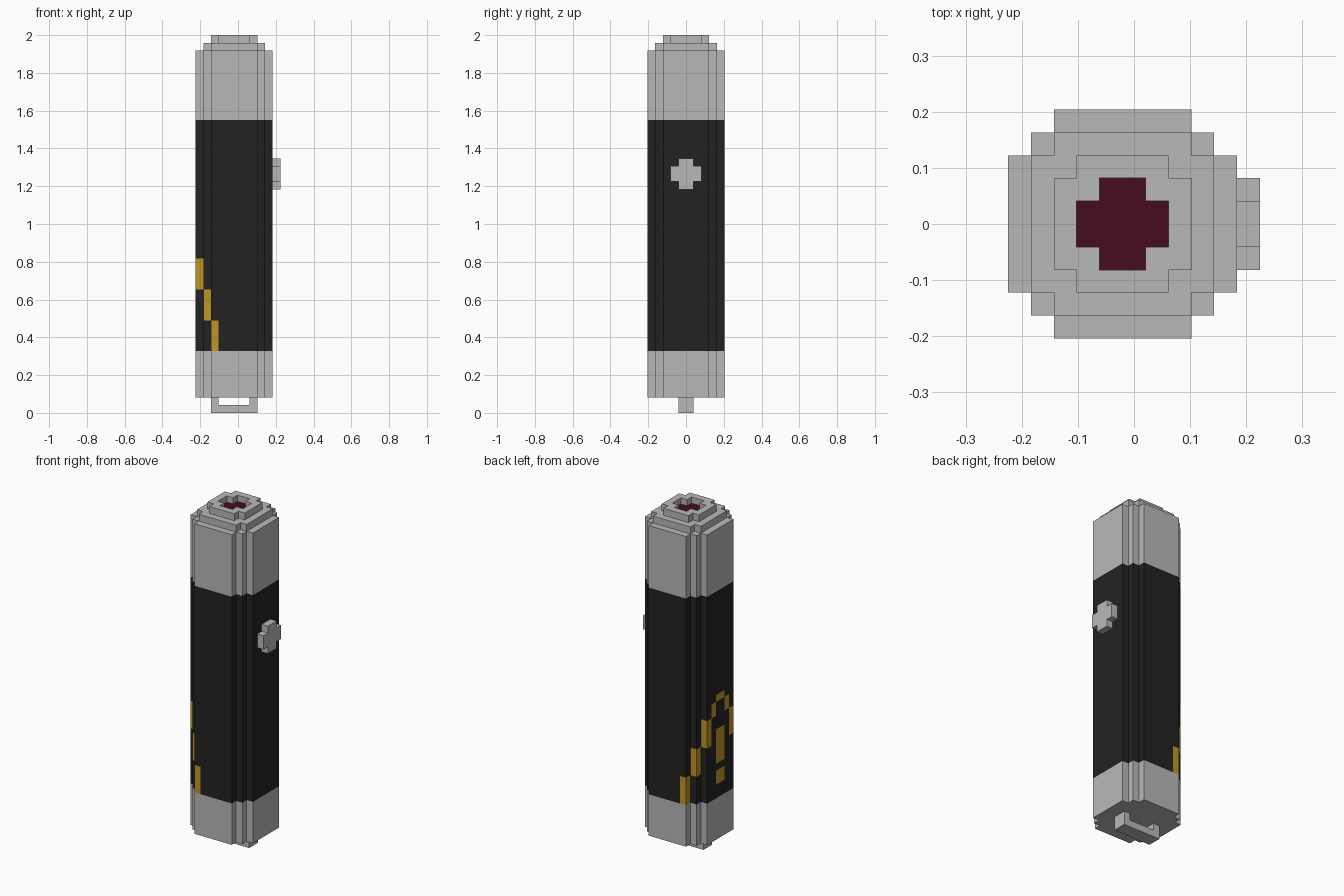
import bpy, bmesh

if "Cube" in bpy.data.objects:
    bpy.data.objects.remove(bpy.data.objects["Cube"])

V = 2 / 49          # one block
CX = -V / 2         # body axis is half a block off centre


def material(name, rgb):
    m = bpy.data.materials.new(name)
    m.use_nodes = True
    m.diffuse_color = (*rgb, 1)
    bsdf = m.node_tree.nodes["Principled BSDF"]
    bsdf.inputs["Base Color"].default_value = (*rgb, 1)
    bsdf.inputs["Roughness"].default_value = 0.8
    return m


GREY = material("light grey", (0.485, 0.485, 0.485))
BLACK = material("black", (0.016, 0.016, 0.016))
YELLOW = material("warning yellow", (0.515, 0.305, 0.019))
RED = material("dark red", (0.061, 0.0037, 0.0144))


def finish(bm, name, mats):
    """Scale from block units to world units and link the object."""
    bmesh.ops.recalc_face_normals(bm, faces=bm.faces)
    for v in bm.verts:
        v.co = (v.co.x * V + CX, v.co.y * V, v.co.z * V)
    me = bpy.data.meshes.new(name)
    bm.to_mesh(me)
    bm.free()
    for m in mats:
        me.materials.append(m)
    ob = bpy.data.objects.new(name, me)
    bpy.context.collection.objects.link(ob)
    return ob


def stepped_outline(a, b, unit=False):
    """Stepped circle from corner (a, b) to corner (b, a), counter-clockwise."""
    q = [(a, b)]
    while q[-1] != (b, a):
        x, y = q[-1]
        q += [(x - 1, y), (x - 1, y + 1)]
    r = q[::-1]
    pts = q + [(-x, y) for x, y in r] + [(-x, -y) for x, y in q] + [(x, -y) for x, y in r]
    if not unit:
        return pts
    out = []        # split every edge into single blocks
    for (x0, y0), (x1, y1) in zip(pts, pts[1:] + pts[:1]):
        n = abs(x1 - x0) + abs(y1 - y0)
        out += [(x0 + (x1 - x0) * i / n, y0 + (y1 - y0) * i / n) for i in range(n)]
    return out


def skin(bm, loops, closed=False):
    """Join loops of equal length with quads."""
    pairs = list(zip(loops, loops[1:])) + ([(loops[-1], loops[0])] if closed else [])
    n = len(loops[0])
    for lo, hi in pairs:
        for i in range(n):
            j = (i + 1) % n
            bm.faces.new((lo[i], lo[j], hi[j], hi[i]))


def loop(bm, pts, z):
    return [bm.verts.new((x, y, z)) for x, y in pts]


def prism(name, a, b, z0, z1, mat):
    bm = bmesh.new()
    pts = stepped_outline(a, b)
    lo, hi = loop(bm, pts, z0), loop(bm, pts, z1)
    skin(bm, [lo, hi])
    bm.faces.new(lo[::-1])
    bm.faces.new(hi)
    return finish(bm, name, [mat])


# Casing ends and collar
prism("lower_casing", 5, 3, 2, 8, GREY)
prism("upper_casing", 5, 3, 38, 47, GREY)
prism("collar", 4, 3, 47, 48, GREY)

# Lens ring with a cross-shaped hole, and the lens at its floor
bm = bmesh.new()
outer, inner = stepped_outline(3, 2), stepped_outline(2, 1)
skin(bm, [loop(bm, outer, 48), loop(bm, outer, 49),
          loop(bm, inner, 49), loop(bm, inner, 48)], closed=True)
finish(bm, "lens_ring", [GREY])
prism("lens", 2, 1, 48, 48.1, RED)

# Grip with a warning triangle wrapped around the -x side;
# spans of yellow height for each row of blocks away from y = 0
SIGN = {4: [(8, 12)], 3: [(12, 16)], 2: [(16, 20)], 1: [(20, 22)],
        0: [(22, 23), (13, 18), (10, 12)]}
levels = sorted({8, 38} | {z for spans in SIGN.values() for s in spans for z in s})
bm = bmesh.new()
section = stepped_outline(5, 3, unit=True)
skin(bm, [loop(bm, section, z) for z in levels])
bmesh.ops.recalc_face_normals(bm, faces=bm.faces)
for f in bm.faces:
    c = f.calc_center_median() - f.normal * 0.1
    if c.x < -2 and any(lo < c.z < hi for lo, hi in SIGN[int(abs(c.y))]):
        f.material_index = 1
finish(bm, "grip", [BLACK, YELLOW])


def extruded(name, pts, place, d0, d1):
    """Extrude a flat outline; place(u, v, d) maps it into space."""
    bm = bmesh.new()
    lo = [bm.verts.new(place(u, v, d0)) for u, v in pts]
    hi = [bm.verts.new(place(u, v, d1)) for u, v in pts]
    skin(bm, [lo, hi])
    bm.faces.new(lo[::-1])
    bm.faces.new(hi)
    return finish(bm, name, [GREY])


# Cross-shaped button on the +x side
extruded("button", stepped_outline(2, 1), lambda u, v, d: (d, u, v + 31), 5, 6)

# U-shaped lanyard loop underneath
u_shape = [(-3, 2), (-3, 0), (3, 0), (3, 2), (2, 2), (2, 1), (-2, 1), (-2, 2)]
extruded("lanyard_loop", u_shape, lambda u, v, d: (u, d, v), -1, 1)
